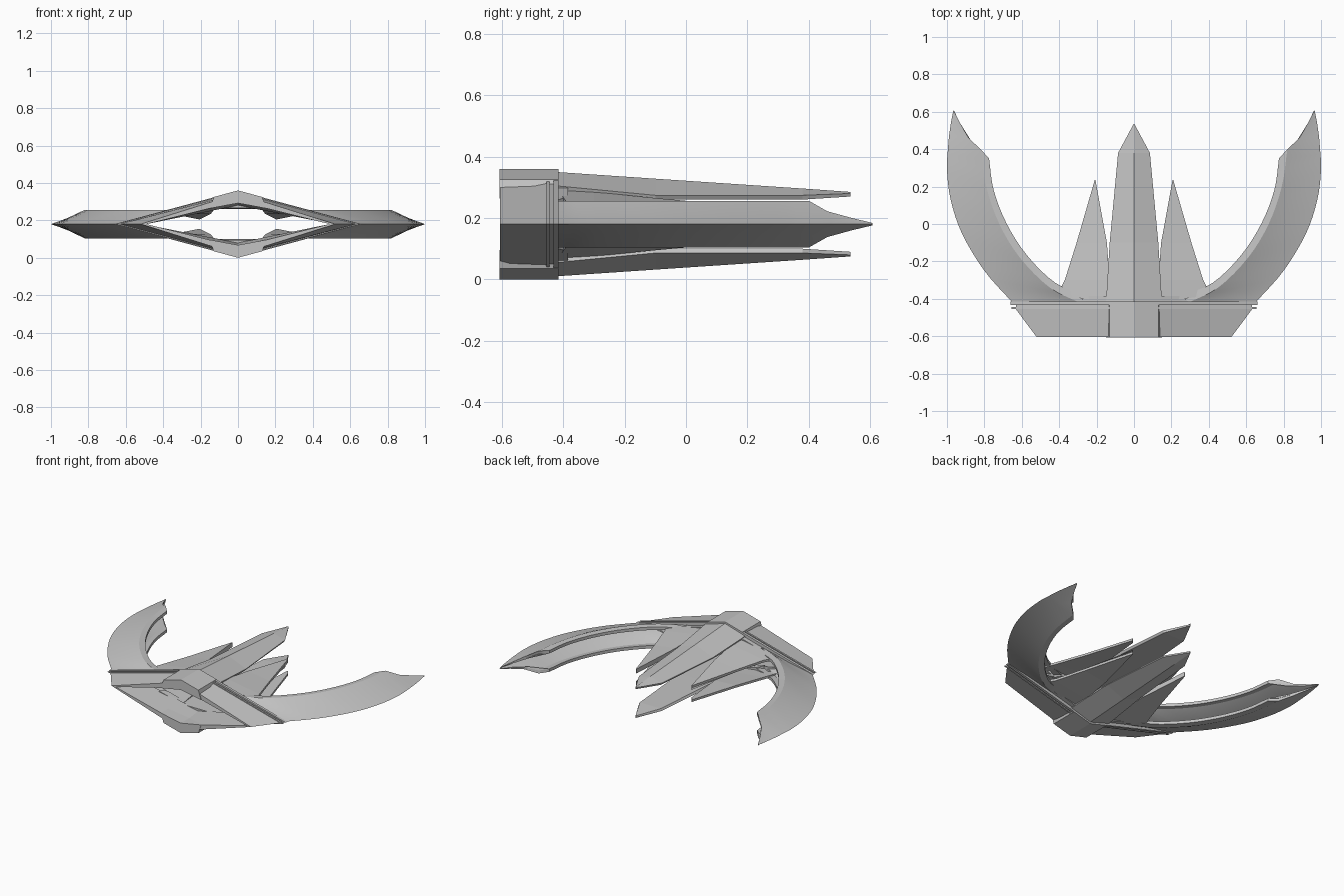
import bpy, bmesh
from mathutils import Vector

if "Cube" in bpy.data.objects:
    bpy.data.objects.remove(bpy.data.objects["Cube"], do_unlink=True)

MID = 0.18  # height of the horizontal symmetry plane

hull = bpy.data.materials.new("hull grey")
hull.use_nodes = True
GREY = (0.55, 0.55, 0.55, 1)
hull.diffuse_color = GREY
hull.node_tree.nodes["Principled BSDF"].inputs["Base Color"].default_value = GREY


def loft(name, sections, axes=(), smooth=None, closed=False):
    """Skin equal-length closed sections; mirror over the chosen axes."""
    bm = bmesh.new()
    rows = [[bm.verts.new(p) for p in s] for s in sections]
    n = len(rows[0])
    pairs = list(zip(rows, rows[1:]))
    if closed:
        pairs.append((rows[-1], rows[0]))
    else:
        bm.faces.new(rows[0])
        bm.faces.new(rows[-1])
    for a, b in pairs:
        for i in range(n):
            j = (i + 1) % n
            bm.faces.new((a[i], a[j], b[j], b[i]))
    bmesh.ops.remove_doubles(bm, verts=bm.verts, dist=0.0005)
    bmesh.ops.recalc_face_normals(bm, faces=bm.faces)
    mesh = bpy.data.meshes.new(name)
    bm.to_mesh(mesh)
    bm.free()
    obj = bpy.data.objects.new(name, mesh)
    bpy.context.collection.objects.link(obj)
    obj.location.z = MID
    mesh.materials.append(hull)
    if axes:
        mod = obj.modifiers.new("mirror", "MIRROR")
        mod.use_axis = ("x" in axes, False, "z" in axes)
        mod.use_mirror_merge = False
    if smooth:
        bpy.ops.object.select_all(action="DESELECT")
        obj.select_set(True)
        bpy.context.view_layer.objects.active = obj
        bpy.ops.object.shade_smooth_by_angle(angle=smooth)
    return obj


def spline(points, steps):
    """Catmull-Rom curve through the points."""
    pts = [Vector(p) for p in points]
    pts = [2 * pts[0] - pts[1]] + pts + [2 * pts[-1] - pts[-2]]
    out = []
    for a, b, c, d in zip(pts, pts[1:], pts[2:], pts[3:]):
        for k in range(steps):
            t = k / steps
            out.append(b + (c - a) * t / 2 + (2 * a - 5 * b + 4 * c - d) * t * t / 2
                       + (3 * b - a - 3 * c + d) * t ** 3 / 2)
    return out + [pts[-2]]


def diamond(y, w, h):
    return [(w, y, 0), (0, y, h), (-w, y, 0), (0, y, -h)]


# Hollow diamond collar with a grooved rear flange and tapered opening
loft("diamond_collar", [diamond(*s) for s in (
    (-0.605, 0.52, 0.163), (-0.455, 0.632, 0.168), (-0.455, 0.655, 0.174),
    (-0.444, 0.655, 0.174), (-0.444, 0.63, 0.166), (-0.432, 0.63, 0.166),
    (-0.432, 0.66, 0.178), (-0.415, 0.66, 0.178),
    (-0.415, 0.51, 0.1), (-0.605, 0.49, 0.122))], closed=True)

# Raised centre ridge, above and below
loft("collar_ridge", [
    [(0, y, 0.18), (w, y, 0.18 - 0.27 * w), (w + 0.02, y, 0.11 - 0.2 * w),
     (0, y, 0.112), (-w - 0.02, y, 0.11 - 0.2 * w), (-w, y, 0.18 - 0.27 * w)]
    for y, w in ((-0.608, 0.13), (-0.415, 0.13))], "z")

# Short ledges joining collar and arms
loft("rear_ledge", [
    [(x, -0.43, z), (x, y, z), (x, y, z - 0.04), (x, -0.43, z - 0.04)]
    for x, y, z in ((0.12, -0.385, 0.125), (0.255, -0.385, 0.088), (0.29, -0.415, 0.08))], "xz")

# Curved hollow arms: outer edge, crest line, inner edge, crest height
outer = spline([(0.645, -0.425), (0.80, -0.25), (0.92, -0.05), (0.98, 0.13),
                (1.0, 0.29), (0.995, 0.40)], 4)
crest = spline([(0.28, -0.425), (0.45, -0.34), (0.61, -0.18), (0.72, 0.0),
                (0.79, 0.2), (0.82, 0.40)], 4)
inner = spline([(0.26, -0.38), (0.42, -0.315), (0.57, -0.17), (0.68, 0.0),
                (0.75, 0.18), (0.775, 0.35)], 4)


def arm_section(o, c, i, h, thick=0.02):
    mid = o.lerp(c, 0.5)
    return [(o.x, o.y, 0), (mid.x, mid.y, h * 0.45), (c.x, c.y, h),
            (i.x, i.y, h * 0.95), (i.x, i.y, h * 0.95 - thick),
            (c.x, c.y, h - thick), (mid.x, mid.y, max(h * 0.45 - thick, 0)),
            (o.x * 0.9 + c.x * 0.1, o.y * 0.9 + c.y * 0.1, 0)]


sections = [arm_section(o, c, i, 0.076) for o, c, i in zip(outer, crest, inner)]
for o, c, i, h in (((0.989, 0.47), (0.885, 0.46), (0.865, 0.435), 0.042),
                   ((0.979, 0.54), (0.93, 0.54), (0.92, 0.52), 0.02),
                   ((0.966, 0.607), (0.964, 0.607), (0.962, 0.605), 0.004)):
    sections.append(arm_section(Vector(o), Vector(c), Vector(i), h, h * 0.27))
loft("curved_arm", sections, "xz", smooth=0.35)

# Long central blades: y, half width, ridge, edge and underside heights
loft("central_blade", [
    [(0, y, r), (w, y, e), (w * 0.92, y, u), (-w * 0.92, y, u), (-w, y, e)]
    for y, w, r, e, u in ((-0.425, 0.15, 0.17, 0.125, 0.085),
                          (-0.1, 0.13, 0.148, 0.094, 0.08),
                          (0.38, 0.085, 0.116, 0.094, 0.08),
                          (0.535, 0.002, 0.105, 0.1, 0.09))], "z")

# Short side blades between the central blades and the arms
loft("side_blade", [
    [(a, ya, za), (b, yb, zb), (b, yb, zb - 0.015), (a, ya, za - 0.03)]
    for a, ya, za, b, yb, zb in ((0.12, -0.42, 0.115, 0.41, -0.38, 0.06),
                                 (0.13, -0.30, 0.105, 0.37, -0.30, 0.065),
                                 (0.145, -0.10, 0.085, 0.307, -0.10, 0.06),
                                 (0.206, 0.235, 0.055, 0.21, 0.235, 0.055))], "xz")
